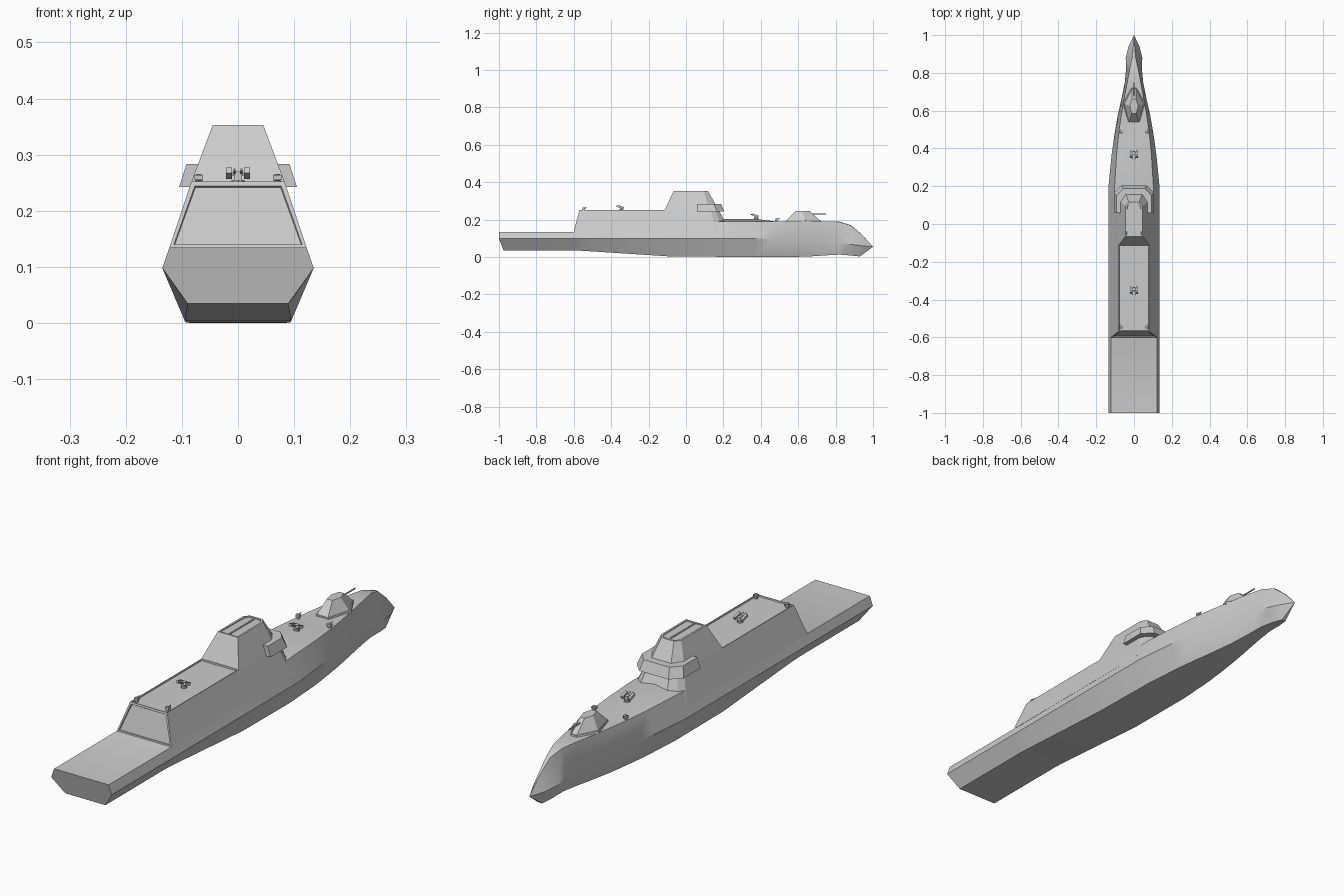
import bpy, bmesh, math
from mathutils import Matrix, Vector

if "Cube" in bpy.data.objects:
    bpy.data.objects.remove(bpy.data.objects["Cube"])


def finish(bm, name, smooth=None):
    bmesh.ops.remove_doubles(bm, verts=bm.verts, dist=0.0001)
    bmesh.ops.recalc_face_normals(bm, faces=bm.faces)
    mesh = bpy.data.meshes.new(name)
    bm.to_mesh(mesh)
    bm.free()
    ob = bpy.data.objects.new(name, mesh)
    bpy.context.collection.objects.link(ob)
    if smooth:
        bpy.ops.object.select_all(action='DESELECT')
        ob.select_set(True)
        bpy.context.view_layer.objects.active = ob
        bpy.ops.object.shade_smooth_by_angle(angle=math.radians(smooth))
    return ob


def loft(bm, rings):
    rows = [[bm.verts.new(p) for p in r] for r in rings]
    n = len(rows[0])
    for a, b in zip(rows, rows[1:]):
        for i in range(n):
            j = (i + 1) % n
            bm.faces.new((a[i], a[j], b[j], b[i]))
    return bm.faces.new(rows[0]), bm.faces.new(rows[-1])


def mirrored(half, z):
    """Closed outline from the right-hand half points, back to front."""
    return [(x, y, z) for x, y in half] + [(-x, y, z) for x, y in reversed(half)]


def frustum(name, low, z0, high, z1, recess_top=0):
    bm = bmesh.new()
    _, top = loft(bm, [mirrored(low, z0), mirrored(high, z1)])
    bmesh.ops.recalc_face_normals(bm, faces=bm.faces)
    if recess_top:
        bmesh.ops.inset_individual(bm, faces=[top], thickness=recess_top)
        bmesh.ops.inset_individual(bm, faces=[top], thickness=0.001, depth=-0.003)
    return finish(bm, name)


def add_box(bm, loc, size, tilt=0):
    m = Matrix.Translation(loc) @ Matrix.Rotation(tilt, 4, 'X') @ Matrix.Diagonal((*size, 1))
    bmesh.ops.create_cube(bm, size=1, matrix=m)


def add_tube(bm, a, b, r, sides=8):
    a, b = Vector(a), Vector(b)
    rot = (b - a).to_track_quat('Z', 'Y').to_matrix().to_4x4()
    bmesh.ops.create_cone(bm, cap_ends=True, segments=sides, radius1=r, radius2=r,
                          depth=(b - a).length, matrix=Matrix.Translation((a + b) / 2) @ rot)


# Hull: y, bottom y, bottom z/width, knuckle z/width, deck z/width, deck centre z
stations = [
    (-1.0, -.975, .035, .090, .098, .135, .135, .122, .135),
    (-.595, -.6, .035, .090, .098, .135, .135, .122, .135),
    (-.55, -.55, .033, .090, .098, .135, .15, .115, .15),
    (-.10, -.10, .004, .095, .098, .135, .18, .105, .18),
    (.20, .20, .001, .093, .098, .135, .19, .1025, .204),
    (.37, .37, 0, .081, .098, .118, .19, .092, .204),
    (.47, .47, 0, .069, .097, .104, .19, .082, .191),
    (.56, .56, 0, .056, .095, .089, .19, .070, .191),
    (.66, .66, .003, .041, .09, .067, .19, .053, .191),
    (.75, .75, .009, .030, .085, .049, .19, .036, .191),
    (.82, .82, .013, .024, .078, .042, .188, .022, .189),
    (.88, .88, .008, .019, .068, .044, .169, .009, .171),
    (.94, .93, .003, .009, .060, .029, .120, .004, .121),
    (1.0, 1.0, .055, 0, .055, 0, .055, 0, .055),
]
bm = bmesh.new()
rings = []
for y, yb, zb, wb, zc, wc, zd, wd, zm in stations:
    rings.append([(-wb, yb, zb), (wb, yb, zb), (wc, y, zc), (wd, y, zd),
                  (0, y, zm), (-wd, y, zd), (-wc, y, zc)])
rows = [[bm.verts.new(p) for p in r] for r in rings]
bm.faces.new(rows[0])
for a, b in zip(rows, rows[1:]):
    for i in range(7):
        j = (i + 1) % 7
        bm.faces.new((a[i], a[j], b[j], b[i]))
bmesh.ops.dissolve_degenerate(bm, dist=0.0001, edges=bm.edges)
finish(bm, "hull", 33)

# Aft deckhouse with recessed hangar door and framed roof
bm = bmesh.new()
_, top = loft(bm, [mirrored([(.1225, -.60), (.1225, -.115)], .134),
                   mirrored([(.083, -.57), (.083, -.115)], .252)])
bmesh.ops.recalc_face_normals(bm, faces=bm.faces)
door = min(bm.faces, key=lambda f: f.calc_center_median().y)
for f, inset in ((door, .010), (top, .005)):
    bmesh.ops.inset_individual(bm, faces=[f], thickness=inset)
    bmesh.ops.inset_individual(bm, faces=[f], thickness=.002, depth=-.005)
finish(bm, "aft_deckhouse")

# Forward deckhouse with faceted front
frustum("forward_deckhouse",
        [(.1225, -.115), (.1225, .17), (.1025, .205), (.07, .237)], .134,
        [(.083, -.115), (.083, .13), (.072, .155), (.05, .175)], .252)

# Bridge band with side wings
frustum("bridge_wings",
        [(.105, .058), (.105, .165), (.065, .205)], .242,
        [(.092, .058), (.092, .150), (.058, .188)], .283)

# Tower with recessed roof panels
frustum("tower", [(.083, -.115), (.083, .125), (.05, .175)], .252,
        [(.045, -.065), (.045, .095), (.028, .117)], .353, .009)
bm = bmesh.new()
add_box(bm, (0, .02, .351), (.006, .155, .004))
finish(bm, "tower_roof_bar")

# Main gun turret and barrel
frustum("gun_base", [(.03, .538), (.06, .64), (.015, .72)], .186,
        [(.028, .538), (.056, .64), (.012, .718)], .197)
frustum("gun_turret", [(.026, .538), (.052, .635), (.012, .715)], .196,
        [(.012, .585), (.022, .625), (.010, .662)], .245)
bm = bmesh.new()
add_tube(bm, (0, .64, .229), (0, .748, .229), .003)
finish(bm, "gun_barrel")


# Twin launcher mounts, raised toward the stern
def launcher(name, y, z):
    bm = bmesh.new()
    add_tube(bm, (0, y, z - .003), (0, y, z + .006), .012, 10)
    add_box(bm, (0, y, z + .013), (.014, .016, .016))
    add_box(bm, (0, y, z + .016), (.034, .007, .006))
    for s in (-1, 1):
        add_box(bm, (s * .016, y - .004, z + .018), (.010, .034, .011), math.radians(-18))
        add_tube(bm, (s * .006, y, z + .016), (s * .006, y - .03, z + .025), .002, 6)
    finish(bm, name)


# Small close-in guns
def small_gun(name, x, y, z):
    bm = bmesh.new()
    add_tube(bm, (x, y, z - .003), (x, y, z + .005), .007)
    add_box(bm, (x, y, z + .010), (.016, .014, .009))
    add_tube(bm, (x - .005, y, z + .011), (x + .005, y, z + .011), .006)
    add_tube(bm, (x, y, z + .011), (x, y + .018, z + .015), .002, 6)
    finish(bm, name)


launcher("fore_launcher", .375, .204)
launcher("roof_launcher", -.345, .249)
for side, s in (("left", -1), ("right", 1)):
    small_gun("fore_gun_" + side, s * .07, .485, .191)
    small_gun("roof_gun_" + side, s * .07, -.547, .249)
